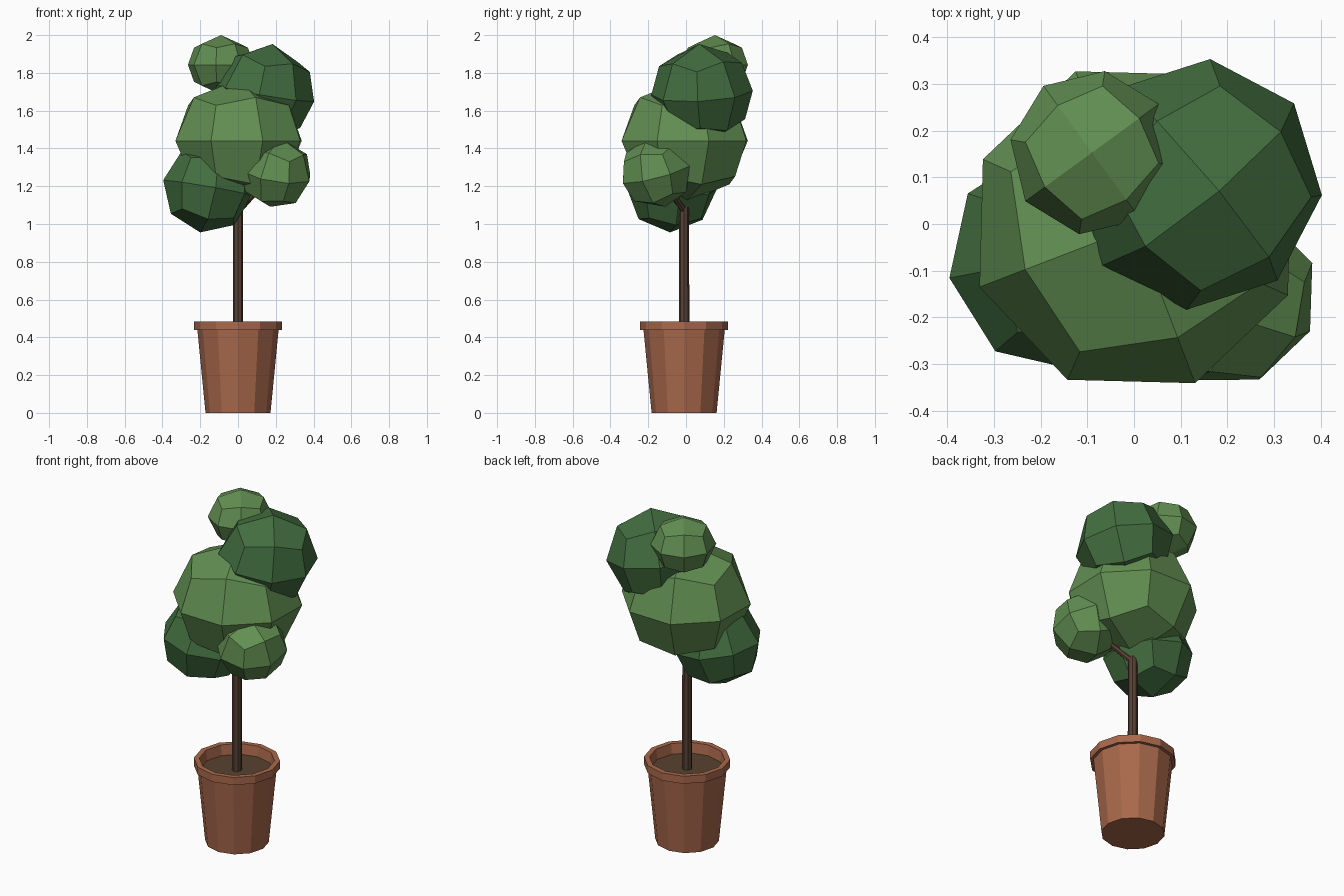
import bpy, bmesh, math
from mathutils import Vector, Matrix

cube = bpy.data.objects.get("Cube")
if cube:
    bpy.data.objects.remove(cube, do_unlink=True)


def material(name, colour):
    m = bpy.data.materials.new(name)
    m.use_nodes = True
    rgba = (*colour, 1)
    m.diffuse_color = rgba
    m.node_tree.nodes["Principled BSDF"].inputs["Base Color"].default_value = rgba
    return m


LIGHT_LEAF = material("light leaf green", (0.122, 0.275, 0.084))
DARK_LEAF = material("dark leaf green", (0.055, 0.155, 0.050))
CLAY = material("terracotta", (0.40, 0.14, 0.072))
BARK = material("bark brown", (0.10, 0.054, 0.035))
SOIL = material("soil brown", (0.10, 0.054, 0.028))
AXIS_Y = -0.01


def finish(name, bm, mat):
    bmesh.ops.recalc_face_normals(bm, faces=bm.faces)
    me = bpy.data.meshes.new(name)
    bm.to_mesh(me)
    bm.free()
    me.materials.append(mat)
    ob = bpy.data.objects.new(name, me)
    bpy.context.collection.objects.link(ob)
    return ob


def foliage(name, mat, centre, radius, up, side, squash=1.0):
    """Faceted ball: a cube cut once and rounded, then tilted."""
    bm = bmesh.new()
    bmesh.ops.create_cube(bm, size=2)
    bmesh.ops.subdivide_edges(bm, edges=bm.edges[:], cuts=1, use_grid_fill=True)
    for v in bm.verts:
        v.co = v.co.normalized() * radius
        v.co.z *= squash
    z = Vector(up).normalized()
    y = z.cross(Vector(side)).normalized()
    x = y.cross(z)
    turn = Matrix((x, y, z)).transposed().to_4x4()
    bm.transform(Matrix.Translation(centre) @ turn)
    return finish(name, bm, mat)


def lathe(name, mat, profile, sides=12):
    """Revolve (radius, height) points around the pot's axis."""
    bm = bmesh.new()
    rings = []
    for r, z in profile:
        rings.append([bm.verts.new((r * math.cos(math.tau * i / sides),
                                    r * math.sin(math.tau * i / sides) + AXIS_Y, z))
                      for i in range(sides)])
    for a, b in zip(rings, rings[1:]):
        for i in range(sides):
            j = (i + 1) % sides
            bm.faces.new((a[i], a[j], b[j], b[i]))
    bm.faces.new(rings[0])
    bm.faces.new(rings[-1])
    return finish(name, bm, mat)


def limb(name, start, end, r1, r2, sides=8):
    """Tapered round limb between two points."""
    start, end = Vector(start), Vector(end)
    d = end - start
    bm = bmesh.new()
    bmesh.ops.create_cone(bm, cap_ends=True, segments=sides,
                          radius1=r1, radius2=r2, depth=d.length)
    turn = d.to_track_quat('Z', 'Y').to_matrix().to_4x4()
    bm.transform(Matrix.Translation((start + end) / 2) @ turn)
    return finish(name, bm, BARK)


# Pot with a rolled rim, and the soil inside
lathe("pot", CLAY, [(0.172, 0), (0.215, 0.44), (0.233, 0.44), (0.233, 0.485),
                    (0.203, 0.485), (0.192, 0.40)])
lathe("soil", SOIL, [(0.192, 0.40), (0.195, 0.425)])

# Trunk and branches reaching into the foliage
fork = (0, AXIS_Y, 1.07)
limb("trunk", (0, AXIS_Y, 0.41), (0, AXIS_Y, 1.09), 0.028, 0.026)
limb("middle_branch", fork, (0, 0, 1.40), 0.024, 0.015)
limb("left_branch", fork, (0.17, -0.13, 1.25), 0.020, 0.012)
limb("right_branch", fork, (-0.14, -0.07, 1.19), 0.020, 0.012)

# Foliage clumps
foliage("middle_foliage", LIGHT_LEAF, (0.003, -0.007, 1.44), 0.358,
        (0, 0, 1), (0.934, 0.358, 0), 0.91)
foliage("upper_left_foliage", DARK_LEAF, (0.138, 0.085, 1.695), 0.27,
        (0.17, -0.055, 0.983), (0.774, 0.655, -0.097), 0.97)
foliage("top_foliage", LIGHT_LEAF, (-0.09, 0.153, 1.843), 0.177,
        (0, 0, 1), (0.81, 0.59, 0), 0.887)
foliage("lower_right_foliage", DARK_LEAF, (-0.16, -0.075, 1.19), 0.243,
        (0.17, 0.04, 0.985), (0.985, 0.17, -0.17), 0.98)
foliage("lower_left_foliage", LIGHT_LEAF, (0.2, -0.158, 1.272), 0.197,
        (0.15, -0.25, 0.95), (0.92, -0.38, -0.2), 0.96)
